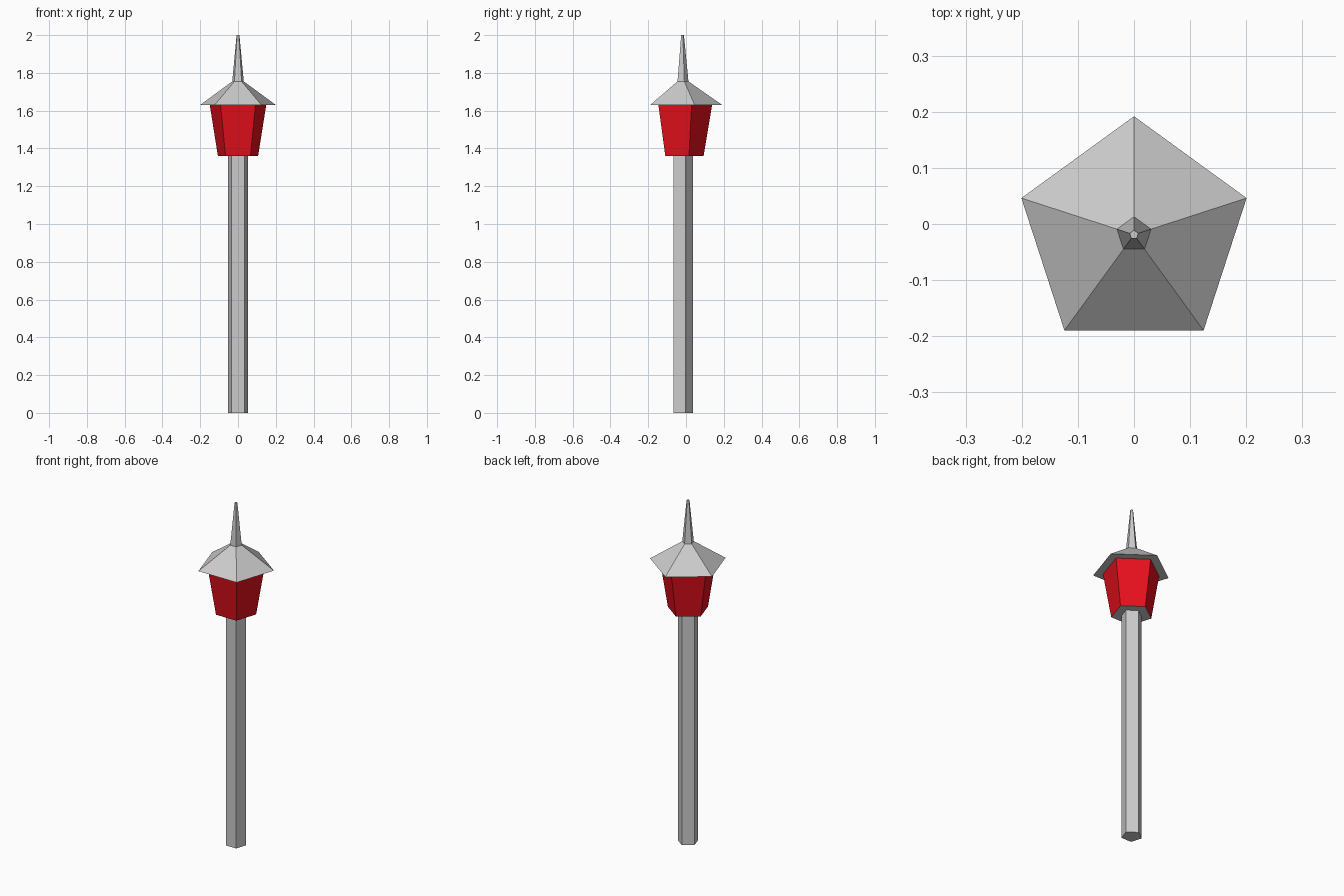
import bpy, bmesh
from math import sin, cos, tau

if "Cube" in bpy.data.objects:
    bpy.data.objects.remove(bpy.data.objects["Cube"])

SIDES = 5
CENTRE_Y = -0.019


def lathe(name, profile, cap_bottom=False, cap_top=False, material=None):
    """Flat-sided pentagonal loft through (radius, height) points."""
    bm = bmesh.new()
    rings = []
    for r, z in profile:
        rings.append([bm.verts.new((r * sin(-tau * i / SIDES),
                                    CENTRE_Y + r * cos(tau * i / SIDES), z))
                      for i in range(SIDES)])
    for low, high in zip(rings, rings[1:]):
        for i in range(SIDES):
            j = (i + 1) % SIDES
            bm.faces.new((low[i], low[j], high[j], high[i]))
    if cap_bottom:
        bm.faces.new(rings[0][::-1])
    if cap_top:
        bm.faces.new(rings[-1])
    mesh = bpy.data.meshes.new(name)
    bm.to_mesh(mesh)
    bm.free()
    if material:
        mesh.materials.append(material)
    obj = bpy.data.objects.new(name, mesh)
    bpy.context.collection.objects.link(obj)
    return obj


red = bpy.data.materials.new("red_glass")
red.diffuse_color = (0.8, 0.005, 0.012, 1)
red.use_nodes = True
red.node_tree.nodes["Principled BSDF"].inputs["Base Color"].default_value = red.diffuse_color

# Post, then the flat underside that carries the lantern
lathe("post", [(0.057, 0), (0.057, 1.36)], cap_bottom=True)
lathe("lantern_base", [(0.057, 1.36), (0.112, 1.36)])

# Red panes flaring up to the roof
lathe("lantern_glass", [(0.112, 1.36), (0.157, 1.63)], material=red)

# Roof with its overhanging eaves
lathe("roof", [(0.157, 1.63), (0.211, 1.63), (0.032, 1.755)])

# Tapered spike
lathe("spike", [(0.032, 1.755), (0.008, 2.0)], cap_top=True)
